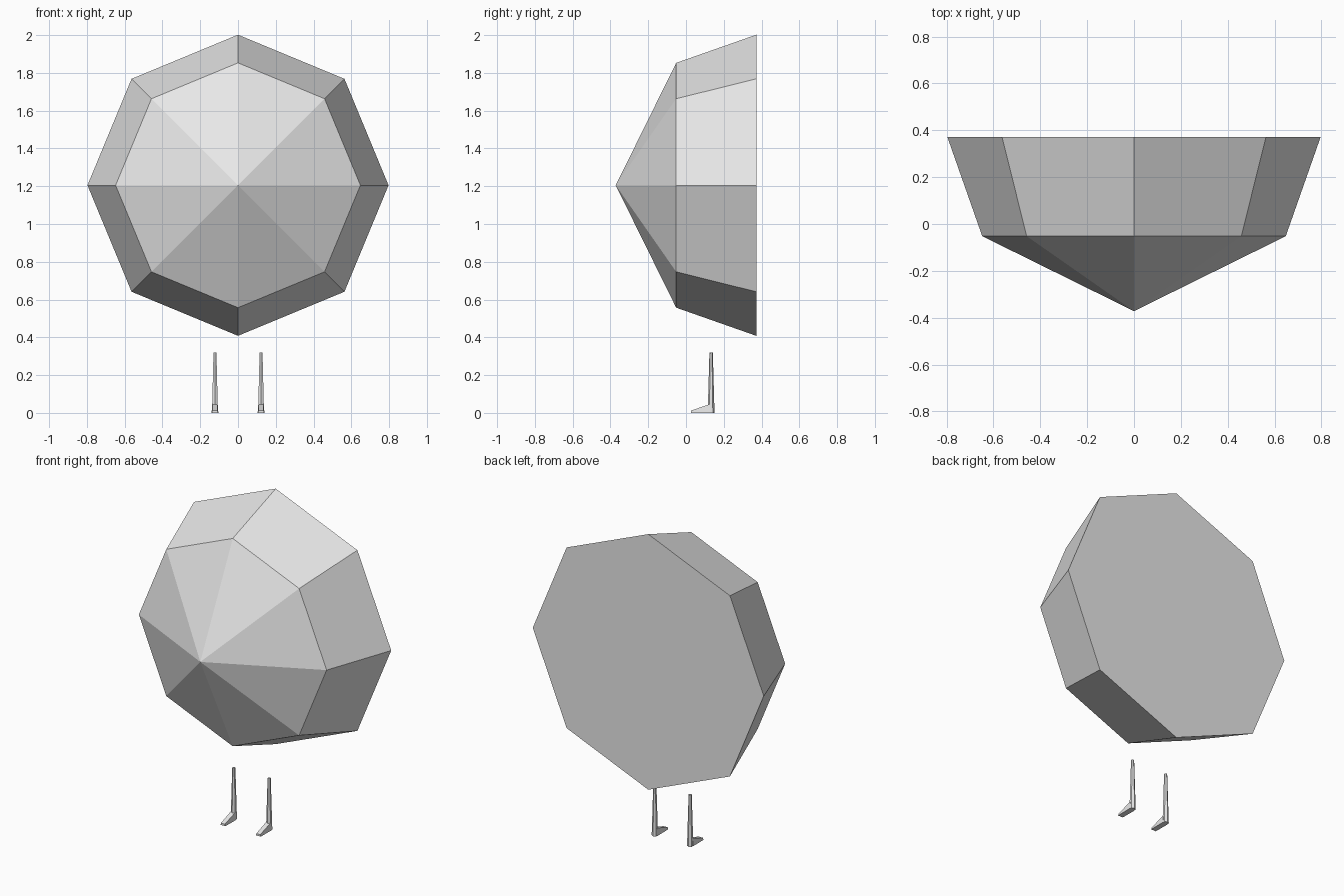
import bpy, bmesh, math

if "Cube" in bpy.data.objects:
    bpy.data.objects.remove(bpy.data.objects["Cube"])

grey = bpy.data.materials.new("light_grey")
grey.diffuse_color = (0.8, 0.8, 0.8, 1)
grey.use_nodes = True
grey.node_tree.nodes["Principled BSDF"].inputs["Base Color"].default_value = grey.diffuse_color


def finish(name, bm):
    bmesh.ops.recalc_face_normals(bm, faces=bm.faces[:])
    mesh = bpy.data.meshes.new(name)
    bm.to_mesh(mesh)
    bm.free()
    mesh.materials.append(grey)
    obj = bpy.data.objects.new(name, mesh)
    bpy.context.collection.objects.link(obj)


def loft(name, rings, tip=None):
    """Join rings of points with quads; cap both ends, or end in a tip."""
    bm = bmesh.new()
    loops = [[bm.verts.new(p) for p in ring] for ring in rings]
    n = len(loops[0])
    for a, b in zip(loops, loops[1:]):
        for i in range(n):
            j = (i + 1) % n
            bm.faces.new((a[i], a[j], b[j], b[i]))
    bm.faces.new(loops[0])
    if tip:
        t = bm.verts.new(tip)
        for i in range(n):
            bm.faces.new((loops[-1][i], loops[-1][(i + 1) % n], t))
    else:
        bm.faces.new(loops[-1])
    finish(name, bm)


def body_ring(r, y):
    return [(r * math.cos(k * math.pi / 4), y, 1.205 + r * math.sin(k * math.pi / 4))
            for k in range(8)]


def leg_ring(x, y, r, z):
    return [(x + r * math.sin(k * math.pi / 3), y - r * math.cos(k * math.pi / 3), z)
            for k in range(6)]


def foot_ring(x, y, w, h):
    return [(x - w, y, 0), (x + w, y, 0), (x + w * 0.8, y, h), (x - w * 0.8, y, h)]


# Faceted body: flat back, tapered rim, pointed front
loft("body", [body_ring(0.797, 0.372), body_ring(0.648, -0.052)], (0, -0.372, 1.205))

# Thin legs with wedge feet
for side, x in (("left", -0.122), ("right", 0.122)):
    loft(side + "_leg", [leg_ring(x, 0.133, 0.018, 0), leg_ring(x, 0.133, 0.009, 0.32)])
    loft(side + "_foot", [foot_ring(x, 0.13, 0.018, 0.048), foot_ring(x, 0.026, 0.017, 0.012)])
